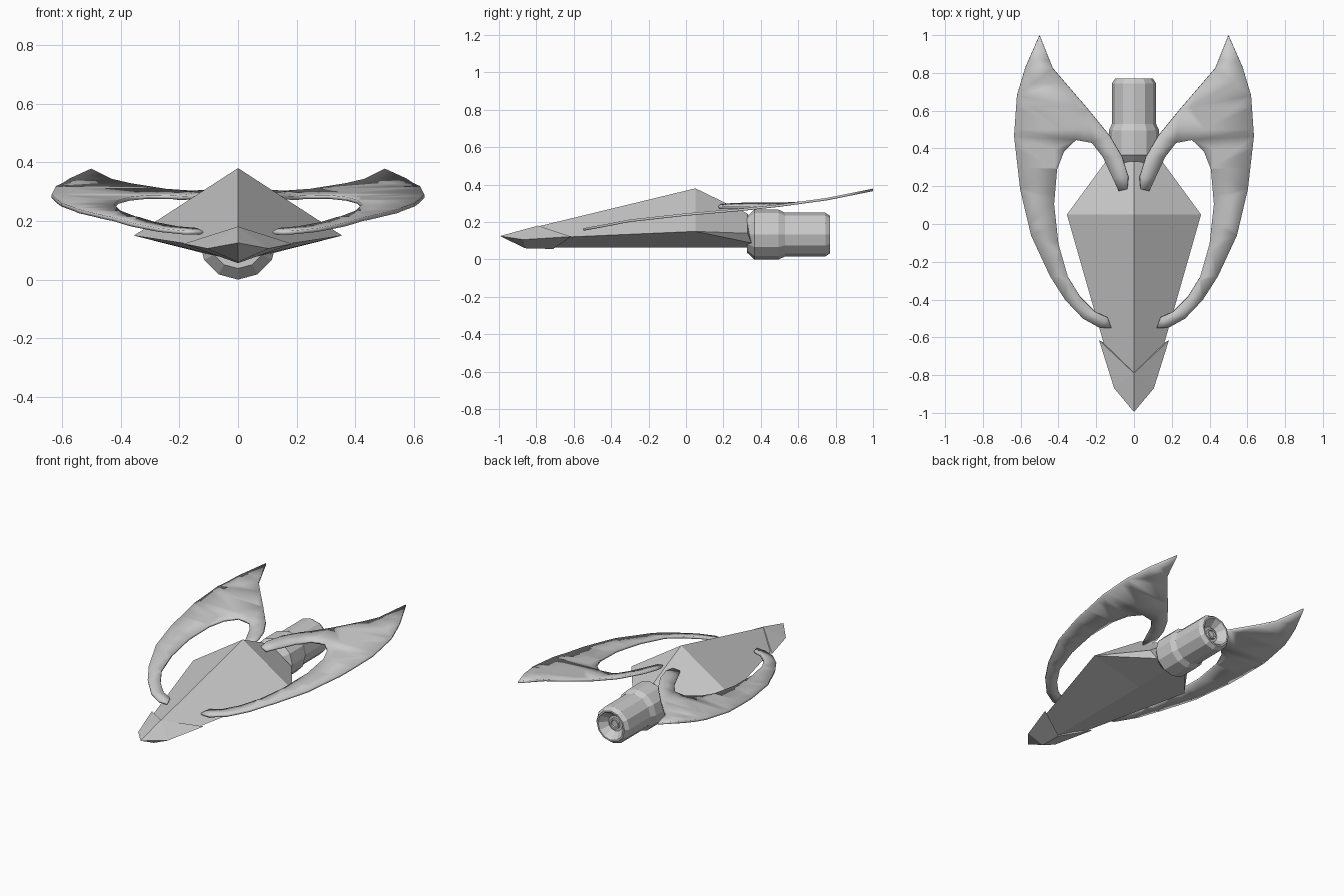
import bpy, bmesh, math
from mathutils import Vector

if "Cube" in bpy.data.objects:
    bpy.data.objects.remove(bpy.data.objects["Cube"])

grey = bpy.data.materials.new("hull grey")
grey.diffuse_color = (0.6, 0.6, 0.6, 1)
grey.use_nodes = True
grey.node_tree.nodes["Principled BSDF"].inputs["Base Color"].default_value = grey.diffuse_color


def finish(name, bm, angle=None):
    """Turn a bmesh into a named grey object."""
    bmesh.ops.recalc_face_normals(bm, faces=bm.faces)
    me = bpy.data.meshes.new(name)
    bm.to_mesh(me)
    bm.free()
    me.materials.append(grey)
    ob = bpy.data.objects.new(name, me)
    bpy.context.collection.objects.link(ob)
    if angle:
        bpy.ops.object.select_all(action='DESELECT')
        ob.select_set(True)
        bpy.context.view_layer.objects.active = ob
        bpy.ops.object.shade_smooth_by_angle(angle=math.radians(angle))
    return ob


def mirrored_solid(name, points, faces):
    """Faceted solid: right-half faces by point name, reflected to the left."""
    bm = bmesh.new()
    for side in (1, -1):
        v = {k: bm.verts.new((side * x, y, z)) for k, (x, y, z) in points.items()}
        for f in faces:
            bm.faces.new([v[k] for k in f.split()])
    bmesh.ops.remove_doubles(bm, verts=bm.verts, dist=0.0005)
    return finish(name, bm)


# Hull: sharp-ridged kite with a shallow keel and a blunt rear
mirrored_solid("hull", {
    "ft": (0, -0.79, 0.177), "fs": (0.115, -0.79, 0.113), "fb": (0, -0.79, 0.064),
    "peak": (0, 0.05, 0.38), "wide": (0.355, 0.05, 0.15), "keel": (0, 0.05, 0.065),
    "rt": (0, 0.33, 0.245), "rs": (0.15, 0.33, 0.14),
    "rl": (0.11, 0.35, 0.088), "rb": (0, 0.35, 0.065),
}, ["ft fs wide peak", "peak wide rs rt", "wide rl rs", "fs fb keel wide",
    "keel rb rl wide", "rt rs rl rb", "ft fb fs"])

# Nose cap: arrowhead with a V-shaped back edge, slightly proud of the hull
mirrored_solid("nose_cap", {
    "tip": (0, -0.995, 0.125), "cheek": (0.105, -0.87, 0.106),
    "barb": (0.185, -0.615, 0.122), "ridge": (0, -0.79, 0.181),
    "chin": (0, -0.86, 0.06), "throat": (0, -0.71, 0.056),
}, ["tip cheek ridge", "cheek barb ridge", "tip chin cheek",
    "cheek chin throat barb", "ridge barb throat"])


def revolve(name, profile, cz, sides=12):
    """Faceted body turned round the y axis; profile is (y, radius)."""
    bm = bmesh.new()
    rings = []
    for y, r in profile:
        rings.append([bm.verts.new((r * math.sin(2 * math.pi * i / sides), y,
                                    cz + r * math.cos(2 * math.pi * i / sides)))
                      for i in range(sides)])
    for a, b in zip(rings, rings[1:]):
        for i in range(sides):
            j = (i + 1) % sides
            bm.faces.new((a[i], a[j], b[j], b[i]))
    bm.faces.new(rings[0])
    bm.faces.new(rings[-1])
    return finish(name, bm)


# Engine with stepped casing and hollow nozzle
revolve("engine", [(0.325, 0.095), (0.365, 0.133), (0.495, 0.133), (0.53, 0.117),
                   (0.745, 0.117), (0.77, 0.1), (0.77, 0.09), (0.72, 0.05)], 0.133)
revolve("nozzle_core", [(0.70, 0.034), (0.735, 0.034), (0.735, 0.024), (0.725, 0.022)], 0.133)

# Crescent wing outline seen from above, with a rear tip and two prongs
OUTLINE = [(0.50, 1.0), (0.575, 0.83), (0.62, 0.68), (0.635, 0.465), (0.603, 0.185),
           (0.545, -0.06), (0.445, -0.275), (0.365, -0.40), (0.27, -0.50), (0.18, -0.55),
           (0.12, -0.55), (0.14, -0.495), (0.205, -0.465), (0.285, -0.385), (0.35, -0.28),
           (0.40, -0.105), (0.423, 0.105), (0.407, 0.29), (0.37, 0.385), (0.307, 0.445),
           (0.222, 0.43), (0.164, 0.355), (0.11, 0.24), (0.08, 0.175), (0.035, 0.185),
           (0.03, 0.25), (0.063, 0.355), (0.127, 0.465), (0.245, 0.61), (0.43, 0.825)]
RISE = [(-0.56, 0.158), (-0.45, 0.178), (-0.3, 0.207), (0, 0.24), (0.3, 0.266),
        (0.5, 0.288), (0.75, 0.322), (1.0, 0.372)]


def wing_height(x, y):
    for (y0, z0), (y1, z1) in zip(RISE, RISE[1:]):
        if y <= y1:
            break
    z = z0 + (z1 - z0) * (y - y0) / (y1 - y0)
    return z + (max(0, 0.2 - x) * 0.2 if y > 0 else 0)


for side, label in ((1, "right"), (-1, "left")):
    bm = bmesh.new()
    bm.faces.new([bm.verts.new((x, y, 0)) for x, y in OUTLINE])
    bmesh.ops.triangulate(bm, faces=bm.faces)
    for y in (-0.45, -0.3, -0.15, 0, 0.15, 0.3, 0.4, 0.5, 0.62, 0.75, 0.87):
        bmesh.ops.bisect_plane(bm, geom=bm.verts[:] + bm.edges[:] + bm.faces[:],
                               plane_co=(0, y, 0), plane_no=(0, 1, 0))
    for v in bm.verts:
        v.co = Vector((side * v.co.x, v.co.y, wing_height(v.co.x, v.co.y)))
    wing = finish("wing_" + label, bm, 30)
    solid = wing.modifiers.new("thickness", 'SOLIDIFY')
    solid.thickness = 0.013
    solid.offset = 0
